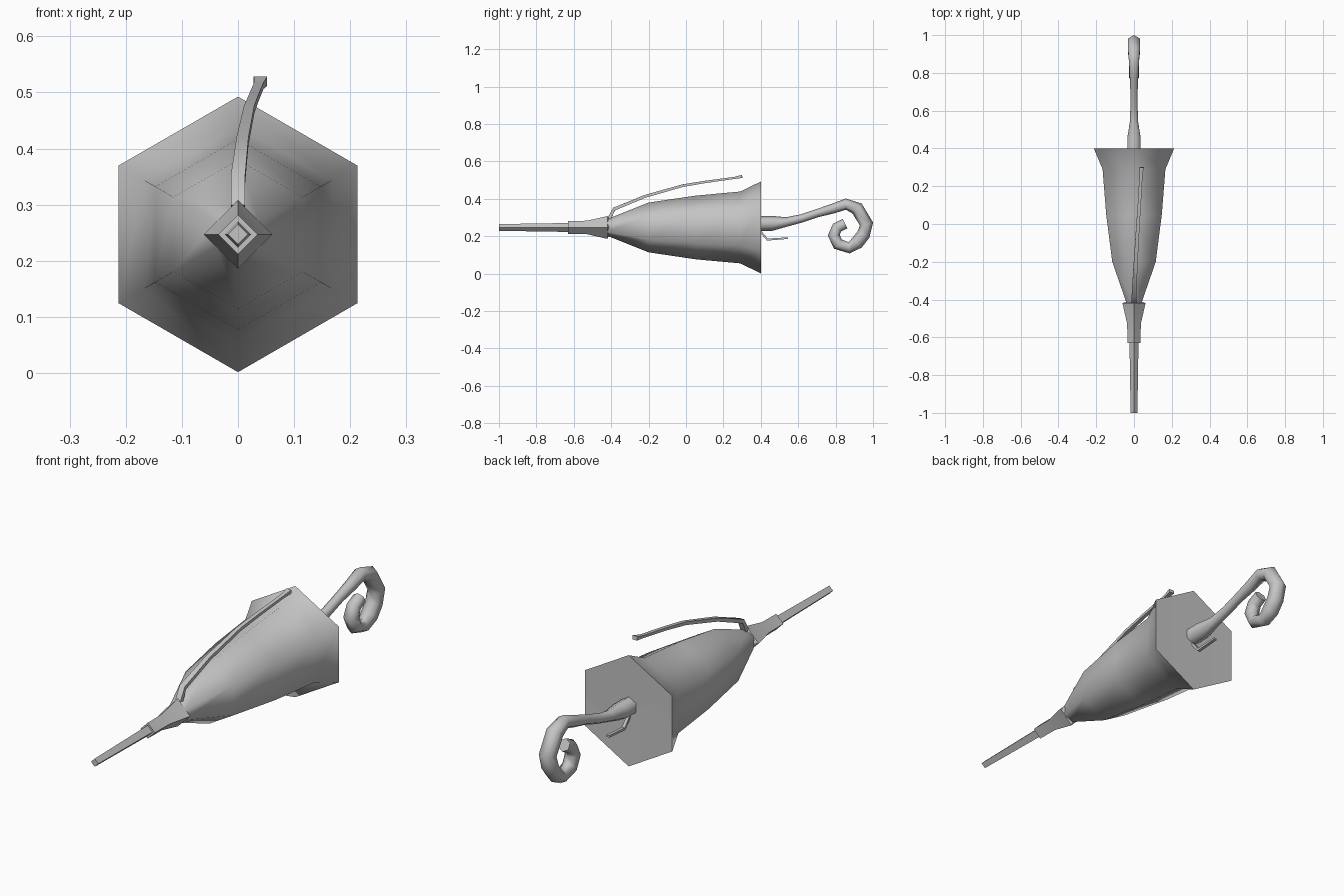
import bpy, bmesh, math
from mathutils import Vector

if "Cube" in bpy.data.objects:
    bpy.data.objects.remove(bpy.data.objects["Cube"])

AXIS_Z = 0.247
grey = bpy.data.materials.new("umbrella grey")
grey.diffuse_color = (0.55, 0.55, 0.55, 1)
grey.use_nodes = True
grey.node_tree.nodes["Principled BSDF"].inputs["Base Color"].default_value = grey.diffuse_color


def sweep(name, path, sides, phase=0.0, angle=40, cap=True):
    """Skin rings along a path of (x, y, z, half width, half height)."""
    pts = [Vector(p[:3]) for p in path]
    bm = bmesh.new()
    rings = []
    for i, p in enumerate(path):
        t = (pts[min(i + 1, len(pts) - 1)] - pts[max(i - 1, 0)]).normalized()
        side = Vector((1, 0, 0))
        side = (side - t * side.dot(t)).normalized()
        up = side.cross(t)
        ring = []
        for k in range(sides):
            a = phase + 2 * math.pi * k / sides
            ring.append(bm.verts.new(pts[i] + side * math.cos(a) * p[3] + up * math.sin(a) * p[4]))
        rings.append(ring)
    for a, b in zip(rings, rings[1:]):
        for k in range(sides):
            j = (k + 1) % sides
            bm.faces.new((a[k], a[j], b[j], b[k]))
    if cap:
        bm.faces.new(rings[0])
        bm.faces.new(rings[-1])
    bmesh.ops.recalc_face_normals(bm, faces=bm.faces)
    mesh = bpy.data.meshes.new(name)
    bm.to_mesh(mesh)
    bm.free()
    mesh.materials.append(grey)
    obj = bpy.data.objects.new(name, mesh)
    bpy.context.collection.objects.link(obj)
    bpy.ops.object.select_all(action='DESELECT')
    obj.select_set(True)
    bpy.context.view_layer.objects.active = obj
    bpy.ops.object.shade_smooth_by_angle(angle=math.radians(angle))
    return obj


def straight(profile, z=AXIS_Z):
    """Turn (y, radius) pairs into a path along the shaft."""
    return [(0, y, z, r, r) for y, r in profile]


# Folded hexagonal canopy with a flared rim and a hollow back
sweep("canopy", straight([(-0.42, 0.045), (-0.20, 0.133), (0.05, 0.170), (0.29, 0.192),
                          (0.40, 0.2455), (0.395, 0.240), (0.28, 0.180), (0.24, 0.02)]),
      6, math.pi / 2, 70)

# Tip shaft and the socket holding it
sweep("tip_shaft", straight([(-1.0, 0.018), (-0.62, 0.024)]), 4)
sweep("tip_socket", straight([(-0.63, 0.035), (-0.53, 0.036), (-0.42, 0.061), (-0.405, 0.03)]), 4)

# Loose rib bowed over the canopy
sweep("loose_rib", [(0.0, -0.41, 0.295, 0.018, 0.014), (0.0, -0.385, 0.345, 0.018, 0.012),
                    (0.008, -0.22, 0.413, 0.015, 0.011), (0.02, -0.02, 0.470, 0.013, 0.010),
                    (0.028, 0.10, 0.490, 0.012, 0.009), (0.037, 0.26, 0.512, 0.012, 0.008),
                    (0.040, 0.30, 0.520, 0.017, 0.012)], 4, math.pi / 4)

# Grip block and stem running into a curled crook
stem = [(0.23, 0.265, 0.040), (0.46, 0.269, 0.040), (0.54, 0.277, 0.025), (0.62, 0.296, 0.022),
        (0.70, 0.323, 0.022), (0.78, 0.346, 0.026)]
crook = [(0.855, 0.372, 0.030), (0.915, 0.348, 0.036), (0.965, 0.265, 0.036),
         (0.948, 0.208, 0.036), (0.915, 0.166, 0.036), (0.872, 0.138, 0.030),
         (0.812, 0.158, 0.032), (0.790, 0.205, 0.032), (0.808, 0.247, 0.030),
         (0.850, 0.268, 0.028)]
sweep("crook_handle", [(0, y, z, r, r) for y, z, r in stem + crook], 6, math.pi / 6, 65)

# Trigger hook below the grip and the pin at its side
sweep("trigger", [(0, 0.39, 0.235, 0.010, 0.008), (0, 0.435, 0.182, 0.010, 0.008),
                  (0, 0.545, 0.190, 0.010, 0.006)], 4, math.pi / 4)
pin = sweep("side_pin", straight([(0.0, 0.011), (0.13, 0.011)], 0), 6)
pin.rotation_euler = (0, 0, math.pi / 2)
pin.location = (0, 0.36, 0.255)
